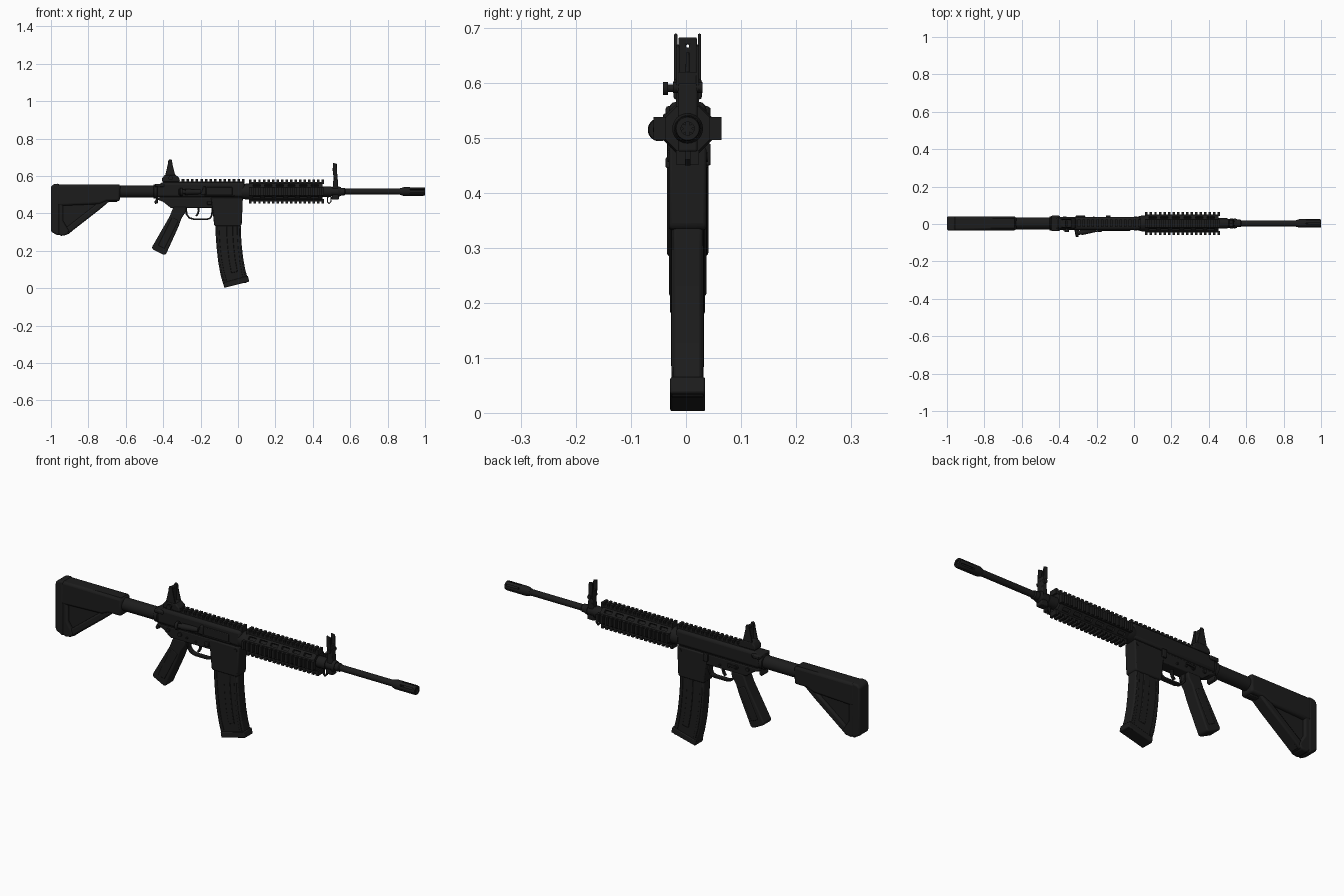
import bpy, bmesh
from math import pi, sin, cos
from mathutils import Vector, Matrix

Y, AX = 0.003, 0.517            # centre plane and barrel axis height
mat = bpy.data.materials.new("dark_finish")
mat.diffuse_color = (0.012, 0.012, 0.012, 1)

def finish(name, bm, bevel=0.0, seg=2):
    bmesh.ops.recalc_face_normals(bm, faces=bm.faces)
    me = bpy.data.meshes.new(name)
    bm.to_mesh(me)
    bm.free()
    ob = bpy.data.objects.new(name, me)
    bpy.context.collection.objects.link(ob)
    me.materials.append(mat)
    if bevel:
        m = ob.modifiers.new("bevel", 'BEVEL')
        m.width, m.segments, m.limit_method, m.angle_limit = bevel, seg, 'ANGLE', 0.7
    return ob

def prism(name, pts, width, bevel=0.0, y=Y, seg=2):
    """Side profile (x, z) extruded across the width."""
    bm = bmesh.new()
    f = bm.faces.new([bm.verts.new((x, y - width / 2, z)) for x, z in pts])
    ext = bmesh.ops.extrude_face_region(bm, geom=[f])["geom"]
    bmesh.ops.translate(bm, vec=(0, width, 0), verts=[v for v in ext if isinstance(v, bmesh.types.BMVert)])
    return finish(name, bm, bevel, seg)

def box(name, x0, x1, z0, z1, width, bevel=0.0, y=Y):
    return prism(name, [(x0, z0), (x1, z0), (x1, z1), (x0, z1)], width, bevel, y)

def ribbon(name, pts, t, width, bevel=0.0, y=Y):
    """Flat strip of thickness t following a side path."""
    ps, a, b = [Vector(p) for p in pts], [], []
    for i, p in enumerate(ps):
        d = (ps[min(i + 1, len(ps) - 1)] - ps[max(i - 1, 0)]).normalized()
        n = Vector((-d.y, d.x)) * t / 2
        a.append(p + n)
        b.append(p - n)
    return prism(name, a + b[::-1], width, bevel, y)

def lathe(name, stations, n=24, at=(0, Y, AX), axis=(1, 0, 0), turn=0.0):
    """Rings (distance, radius) along an axis, capped at both ends."""
    bm = bmesh.new()
    q = Vector((0, 0, 1)).rotation_difference(Vector(axis)).to_matrix()
    rings = [[bm.verts.new(Vector(at) + q @ Vector((r * cos(2 * pi * i / n + turn), r * sin(2 * pi * i / n + turn), d)))
              for i in range(n)] for d, r in stations]
    for r0, r1 in zip(rings, rings[1:]):
        for i in range(n):
            bm.faces.new((r0[i], r0[(i + 1) % n], r1[(i + 1) % n], r1[i]))
    bm.faces.new(rings[0])
    bm.faces.new(rings[-1])
    return finish(name, bm)

def cut(ob, mats):
    """Subtract a set of transformed unit cubes."""
    bm = bmesh.new()
    for m in mats:
        bmesh.ops.create_cube(bm, size=1, matrix=m)
    c = finish("cutter", bm)
    c.hide_render = True
    mod = ob.modifiers.new("cut", 'BOOLEAN')
    mod.object, mod.solver = c, 'EXACT'
    bpy.context.view_layer.objects.active = ob
    bpy.ops.object.modifier_apply(modifier="cut")
    bpy.data.objects.remove(c)

def rail(name, x0, x1, zb, zt, n, width, turn=0.0, centre=(0, Y, AX)):
    """Toothed accessory rail, turned about the barrel axis."""
    step = (x1 - x0) / (n - 0.45)
    zm = zt - 0.013
    pts = [(x0, zb)]
    for i in range(n):
        a, b = x0 + i * step, x0 + (i + 0.55) * step
        pts += [(a, zm), (a, zt), (b, zt), (b, zm)]
    ob = prism(name, pts + [(x1, zb)], width, y=0)
    ob.location, ob.rotation_euler = centre, (turn, 0, 0)

# barrel and flash hider
lathe("barrel", [(0.0, 0.02), (0.46, 0.02), (0.57, 0.02), (0.575, 0.0155), (0.88, 0.0155)])
hider = lathe("flash_hider", [(0.865, 0.017), (0.885, 0.023), (0.992, 0.023), (1.0, 0.021), (1.0, 0.012), (0.93, 0.012)])
cut(hider, [Matrix.Translation((0.956, Y, AX)) @ Matrix.Rotation(k * pi / 3 + pi / 6, 4, 'X')
            @ Matrix.Diagonal((0.075, 0.1, 0.007, 1)) for k in range(3)])

# handguard with vents and four rails
guard = lathe("handguard", [(0.06, 0.046), (0.066, 0.05), (0.445, 0.05), (0.452, 0.046)], n=8, turn=pi / 8)
cut(guard, [Matrix.Translation((0.1 + 0.062 * i, Y, AX)) @ Matrix.Rotation(pi / 4 + k * pi / 2, 4, 'X')
            @ Matrix.Translation((0, 0, 0.045)) @ Matrix.Diagonal((0.04, 0.016, 0.022, 1))
            for i in range(6) for k in range(4)])
for k, side in enumerate(("top", "left", "bottom", "right")):
    rail("handguard_rail_" + side, 0.06, 0.46, 0.04, 0.065 if k % 2 == 0 else 0.062, 17, 0.042, -k * pi / 2)
lathe("barrel_nut", [(0.02, 0.037), (0.04, 0.042), (0.06, 0.042)])

# gas block and front sight
lathe("gas_block", [(0.45, 0.028), (0.5, 0.028), (0.5, 0.024), (0.535, 0.024), (0.535, 0.028), (0.55, 0.024)])
prism("front_sight_base", [(0.50, 0.475), (0.54, 0.475), (0.535, 0.56), (0.532, 0.6), (0.512, 0.6), (0.508, 0.56)], 0.036, 0.004)
for s in (-1, 1):
    prism("front_sight_wing", [(0.512, 0.585), (0.532, 0.585), (0.528, 0.665), (0.508, 0.67), (0.506, 0.63)],
          0.006, 0.002, Y + s * 0.018)
box("front_sight_bridge", 0.51, 0.53, 0.59, 0.62, 0.036, 0.002)
lathe("front_sight_post", [(0, 0.004), (0.045, 0.003)], 12, (0.519, Y, 0.61), (0, 0, 1))
lathe("front_sight_pivot", [(-0.027, 0.01), (0.027, 0.01)], 16, (0.522, Y, 0.592), (0, 1, 0))
ribbon("sling_loop", [(0.48, 0.49), (0.478, 0.462), (0.487, 0.453), (0.496, 0.462), (0.498, 0.49)], 0.006, 0.01)

# upper receiver
prism("upper_receiver", [(-0.435, 0.487), (0.035, 0.487), (0.035, 0.566), (-0.405, 0.566), (-0.435, 0.548)], 0.068, 0.014, seg=3)
rail("receiver_rail", -0.40, 0.035, 0.04, 0.068, 18, 0.04)
box("ejection_port_cover", -0.17, -0.03, 0.498, 0.54, 0.008, 0.003, Y - 0.034)
box("port_hinge", -0.18, -0.02, 0.492, 0.499, 0.012, 0.002, Y - 0.034)
prism("shell_deflector", [(-0.2, 0.5), (-0.17, 0.5), (-0.17, 0.545), (-0.185, 0.545)], 0.022, 0.005, Y - 0.034)
lathe("forward_assist", [(0, 0.012), (0.085, 0.016), (0.085, 0.012), (0.1, 0.012), (0.1, 0.021), (0.112, 0.021), (0.117, 0.016)],
      20, (-0.2, -0.030, 0.515), (-0.985, -0.17, 0))
box("charging_handle", -0.445, -0.395, 0.54, 0.558, 0.08, 0.005)
box("charging_latch", -0.44, -0.40, 0.538, 0.556, 0.016, 0.004, Y + 0.034)

# lower receiver and magazine well
prism("lower_receiver", [(-0.435, 0.484), (-0.435, 0.475), (-0.40, 0.462), (-0.36, 0.43), (-0.12, 0.43), (-0.12, 0.484)], 0.06, 0.006)
prism("magazine_well", [(-0.145, 0.484), (-0.137, 0.43), (-0.128, 0.34), (-0.122, 0.332), (0.012, 0.332), (0.02, 0.34), (0.026, 0.484)],
      0.068, 0.007)
box("receiver_seam", -0.42, 0.02, 0.48, 0.492, 0.054)
for x, z, r in ((-0.37, 0.468, 0.009), (0.008, 0.465, 0.009), (-0.215, 0.45, 0.005), (-0.265, 0.456, 0.005)):
    lathe("receiver_pin", [(-0.037, r), (0.037, r)], 14, (x, Y, z), (0, 1, 0))
box("magazine_release", -0.165, -0.14, 0.445, 0.465, 0.014, 0.003, Y - 0.033)
box("bolt_catch", -0.15, -0.125, 0.45, 0.49, 0.012, 0.003, Y + 0.036)
lathe("selector_hub", [(-0.037, 0.011), (0.037, 0.011)], 16, (-0.305, Y, 0.462), (0, 1, 0))
ribbon("selector_lever", [(-0.31, 0.462), (-0.262, 0.468)], 0.011, 0.008, 0.002, Y + 0.038)

# trigger group
ribbon("trigger_guard", [(-0.277, 0.435), (-0.275, 0.395), (-0.26, 0.376), (-0.235, 0.369), (-0.165, 0.369),
                         (-0.147, 0.376), (-0.139, 0.395), (-0.137, 0.435)], 0.009, 0.026, 0.002)
ribbon("trigger", [(-0.212, 0.435), (-0.21, 0.415), (-0.215, 0.398), (-0.224, 0.386)], 0.01, 0.014, 0.002)

# pistol grip
prism("pistol_grip", [(-0.345, 0.435), (-0.275, 0.435), (-0.278, 0.41), (-0.302, 0.375), (-0.318, 0.33), (-0.385, 0.182),
                      (-0.397, 0.178), (-0.455, 0.207), (-0.46, 0.22), (-0.365, 0.385)], 0.064, 0.016, seg=4)
ribbon("grip_side_panel", [(-0.335, 0.37), (-0.41, 0.22)], 0.04, 0.068, 0.004)

# curved magazine with side ridge and floor plate
path = [(-0.053, 0.345), (-0.052, 0.29), (-0.047, 0.22), (-0.039, 0.15), (-0.027, 0.085), (-0.013, 0.035)]
ribbon("magazine", path, 0.135, 0.054, 0.006)
ribbon("magazine_ridge", [(x + 0.008, z) for x, z in path[:-1]], 0.034, 0.06, 0.003)
for s in (-1, 1):
    ribbon("magazine_edge_rib", [(x + s * 0.055, z - s * 0.006) for x, z in path], 0.014, 0.058, 0.002)
prism("magazine_floor_plate", [(-0.079, 0.03), (-0.074, 0.002), (0.06, 0.036), (0.053, 0.066)], 0.064, 0.004)

# buffer tube and its lock ring
lathe("buffer_tube", [(-0.95, 0.032), (-0.43, 0.032)])
lathe("castle_nut", [(-0.452, 0.034), (-0.45, 0.038), (-0.432, 0.038), (-0.43, 0.034)], n=16)
prism("end_plate", [(-0.437, 0.55), (-0.428, 0.55), (-0.428, 0.456), (-0.442, 0.45), (-0.448, 0.46), (-0.437, 0.48)], 0.05, 0.003)

# shoulder stock
prism("stock_body", [(-0.97, 0.44), (-0.74, 0.45), (-0.70, 0.466), (-0.632, 0.466), (-0.628, 0.55), (-0.638, 0.556), (-0.97, 0.556)],
      0.074, 0.016, seg=3)
prism("stock_web", [(-0.96, 0.47), (-0.70, 0.47), (-0.905, 0.29), (-0.96, 0.29)], 0.036)
ribbon("stock_strut", [(-0.69, 0.485), (-0.75, 0.434), (-0.925, 0.298)], 0.034, 0.064, 0.008)
prism("stock_rear_frame", [(-0.975, 0.295), (-0.945, 0.28), (-0.915, 0.285), (-0.90, 0.305), (-0.935, 0.36), (-0.935, 0.55), (-0.975, 0.55)],
      0.07, 0.008)
prism("butt_pad", [(-1.0, 0.303), (-0.968, 0.284), (-0.955, 0.282), (-0.955, 0.56), (-0.985, 0.556), (-1.0, 0.545)], 0.076, 0.009, seg=3)
box("stock_release_lever", -0.72, -0.645, 0.462, 0.476, 0.03, 0.004)

# rear sight
prism("rear_sight_base", [(-0.408, 0.57), (-0.31, 0.57), (-0.315, 0.592), (-0.335, 0.607), (-0.39, 0.607), (-0.405, 0.59)], 0.052, 0.005)
for s in (-1, 1):
    prism("rear_sight_wing", [(-0.39, 0.6), (-0.335, 0.6), (-0.35, 0.66), (-0.353, 0.685), (-0.362, 0.69), (-0.372, 0.685), (-0.376, 0.66)],
          0.006, 0.002, Y + s * 0.0215)
aperture = box("rear_sight_aperture", -0.369, -0.356, 0.6, 0.683, 0.034, 0.003)
cut(aperture, [Matrix.Translation((-0.36, Y, 0.667)) @ Matrix.Diagonal((0.1, 0.006, 0.006, 1))])
lathe("rear_sight_knob", [(0, 0.007), (0.012, 0.007), (0.012, 0.012), (0.021, 0.012)], 14, (-0.36, Y - 0.024, 0.59), (0, -1, 0))

for ob in bpy.data.objects:
    ob.select_set(True)
    bpy.context.view_layer.objects.active = ob
bpy.ops.object.shade_smooth_by_angle(angle=0.6)
